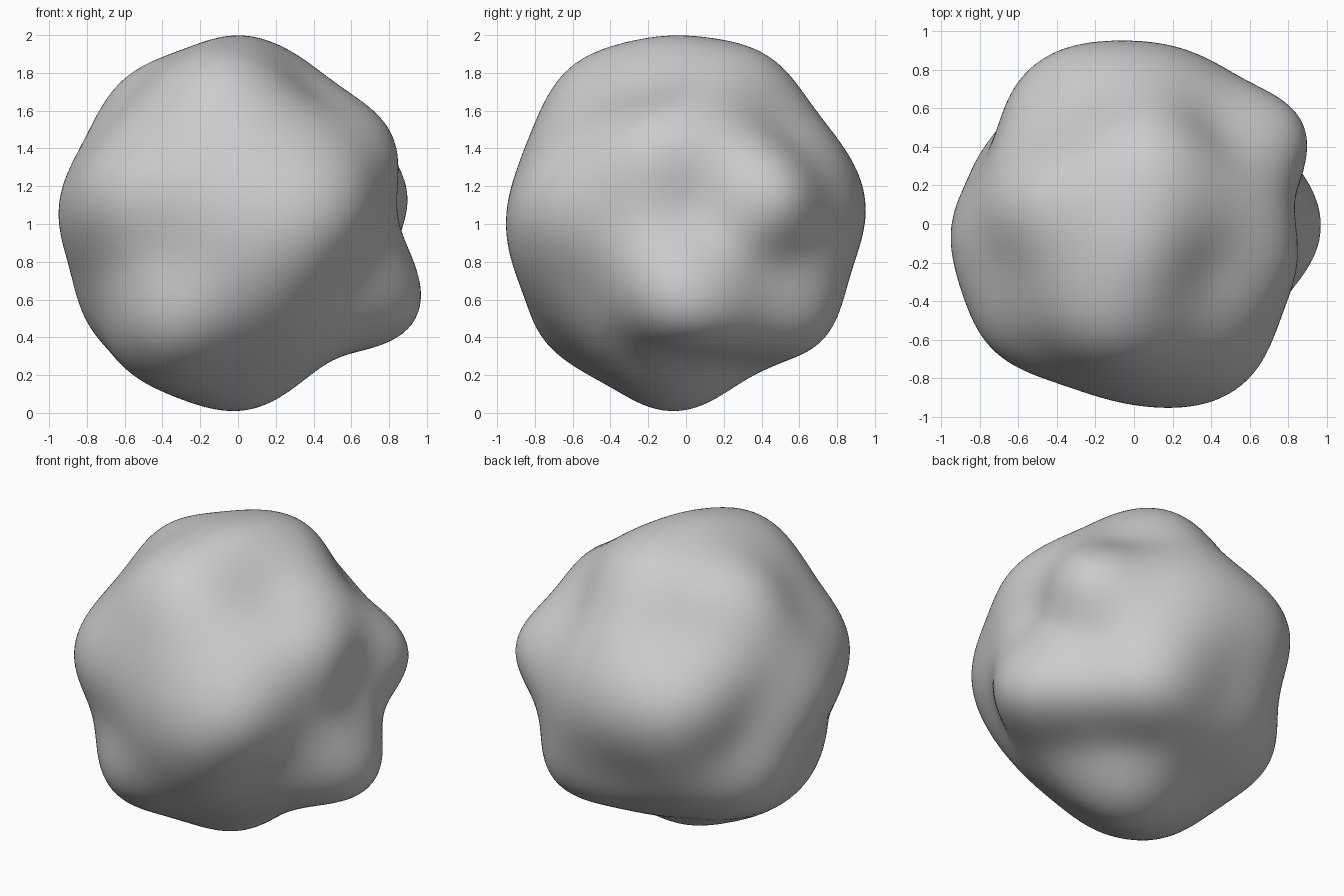
import bpy
import bmesh
import math
from mathutils import Vector

if "Cube" in bpy.data.objects:
    bpy.data.objects.remove(bpy.data.objects["Cube"])

# Knobs: raised points on the rock, relative to its centre
KNOBS = [
    (.05, -.13, .99), (.2, .43, .86), (-.12, .45, .84), (.88, .5, .08),
    (.2, .92, .1), (-.32, .92, .12), (-.6, .73, .15), (-.95, -.05, .05),
    (-.6, .1, .77), (-.73, -.65, .18), (-.85, -.43, .0), (-.1, -.6, .84),
    (-.42, -.5, .74), (.4, -.92, .0), (.62, -.77, .13), (.35, -.87, -.22),
    (.81, -.2, .46), (.94, -.02, -.5), (.8, .35, -.44), (.44, .67, -.62),
    (0, -.05, -.99), (-.38, -.28, -.88), (-.4, -.74, -.58), (-.77, .33, -.5),
    (-.58, -.38, -.74), (-.46, -.6, -.7), (-.45, -.75, .38),
    (-.35, -.05, .9), (.63, .72, .1),
]
# Hollows: sunken and flat points between the knobs
HOLLOWS = [
    (-.2, .6, .62), (.43, .5, .55), (-.78, .32, .15), (-.65, -.2, .62),
    (.4, -.25, .72), (.6, -.55, -.3), (.38, -.58, -.54), (.79, -.4, .06),
    (.83, .1, .08), (.77, .43, -.2), (.55, 0, -.7), (.3, .36, -.74),
    (-.2, .33, -.79), (.05, -.55, -.72), (-.72, -.5, -.22), (-.7, .5, -.12),
    (-.1, .8, -.36), (-.82, -.18, -.3), (-.4, -.78, -.2), (-.48, .5, .53),
]
BASE = 0.93
SHARP = 16.0

pts = [Vector(p) for p in KNOBS + HOLLOWS]
dirs = [p.normalized() for p in pts]
goal = [p.length - BASE for p in pts]


def kernel(a, b):
    return math.exp(SHARP * (a.dot(b) - 1))


# Solve for the bump strengths so the surface passes through each point
n = len(pts)
K = [[kernel(a, b) for b in dirs] for a in dirs]
w = [0.0] * n
for _ in range(300):
    for i in range(n):
        rest = sum(K[i][j] * w[j] for j in range(n) if j != i)
        w[i] = (goal[i] - rest) / 1.01

# Rock: finely divided sphere pushed in and out, standing on the ground
bm = bmesh.new()
bmesh.ops.create_icosphere(bm, subdivisions=6, radius=1)
for v in bm.verts:
    d = v.co.normalized()
    v.co = d * (BASE + sum(wi * kernel(d, di) for wi, di in zip(w, dirs)))
    v.co.z += 1
for f in bm.faces:
    f.smooth = True

mesh = bpy.data.meshes.new("rock")
bm.to_mesh(mesh)
bm.free()
rock = bpy.data.objects.new("rock", mesh)
bpy.context.collection.objects.link(rock)
